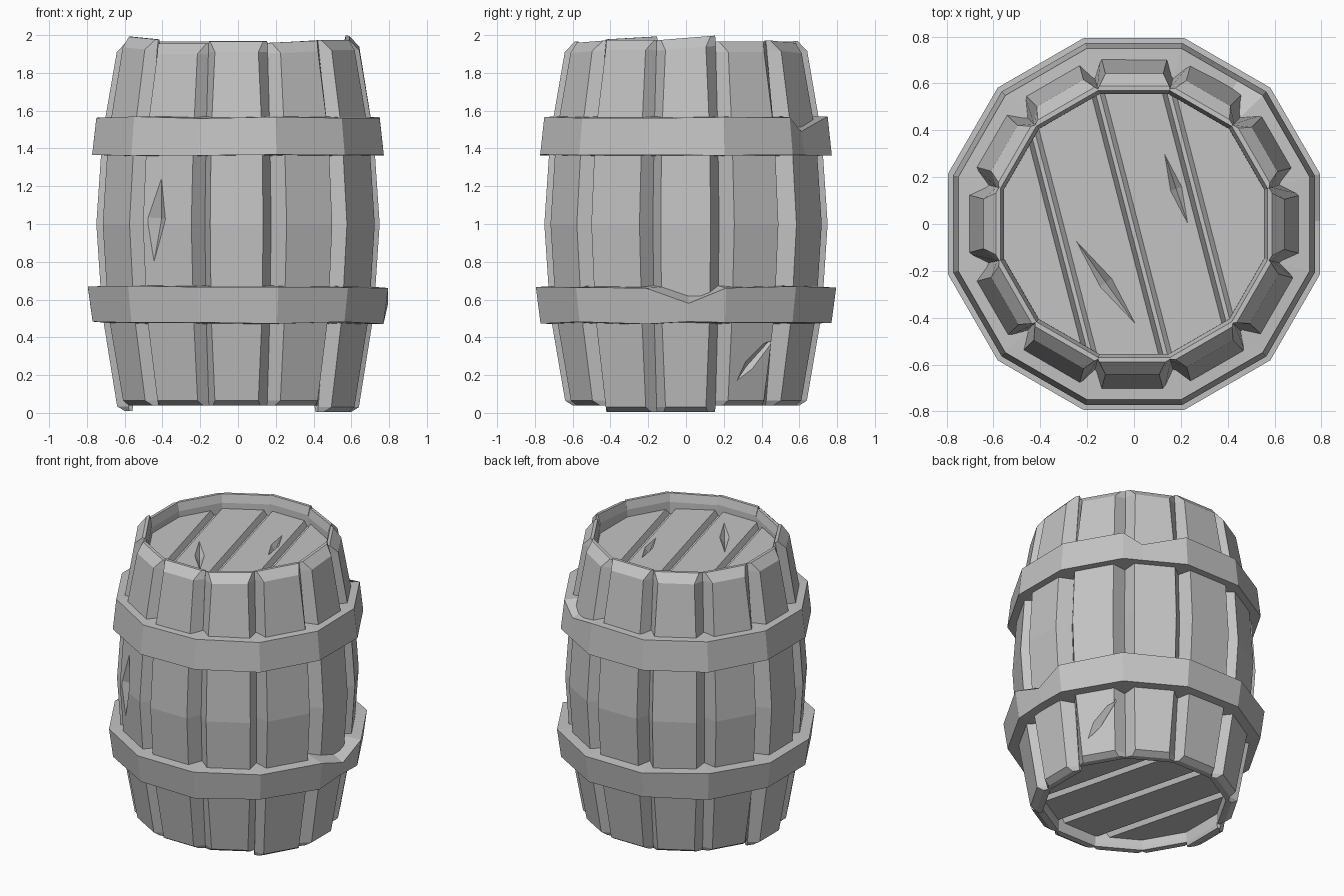
import bpy, bmesh, random
from math import radians, cos, sin, tan
from mathutils import Vector

random.seed(4)
cube = bpy.data.objects.get("Cube")
if cube:
    bpy.data.objects.remove(cube, do_unlink=True)

grey = bpy.data.materials.new("plain_grey")
grey.use_nodes = True
grey.diffuse_color = (0.55, 0.55, 0.55, 1)
grey.node_tree.nodes["Principled BSDF"].inputs["Base Color"].default_value = (0.55, 0.55, 0.55, 1)


def finish(name, bm):
    bmesh.ops.recalc_face_normals(bm, faces=bm.faces[:])
    mesh = bpy.data.meshes.new(name)
    bm.to_mesh(mesh)
    bm.free()
    mesh.materials.append(grey)
    ob = bpy.data.objects.new(name, mesh)
    bpy.context.collection.objects.link(ob)
    return ob


def loft(bm, rings, closed=False):
    """Skin matching rings of points; close the loop or cap both ends."""
    rows = [[bm.verts.new(p) for p in ring] for ring in rings]
    n = len(rows[0])
    for i in range(len(rows) if closed else len(rows) - 1):
        a, b = rows[i], rows[(i + 1) % len(rows)]
        for j in range(n):
            bm.faces.new((a[j], a[(j + 1) % n], b[(j + 1) % n], b[j]))
    if not closed:
        bm.faces.new(rows[0])
        bm.faces.new(rows[-1])


def polar(deg, r, t, z):
    """Point at radius r along a direction, shifted t sideways."""
    a = radians(deg)
    return Vector((r * cos(a) - t * sin(a), r * sin(a) + t * cos(a), z))


def gouge(ob, p, along, normal, length, width, depth):
    """Carve a diamond-shaped split into an object."""
    u, n = along.normalized(), normal.normalized()
    v = n.cross(u)
    lift = 0.02
    k = (depth + lift) / depth / 2
    top = p + n * lift
    bm = bmesh.new()
    base = [bm.verts.new(top + d) for d in
            (u * length * k, v * width * k, -u * length * k, -v * width * k)]
    tip = bm.verts.new(p - n * depth)
    bm.faces.new(base)
    for i in range(4):
        bm.faces.new((base[i], base[(i + 1) % 4], tip))
    cutter = finish("split_cutter", bm)
    cutter.hide_render = True
    mod = ob.modifiers.new("split", 'BOOLEAN')
    mod.operation, mod.solver, mod.object = 'DIFFERENCE', 'EXACT', cutter
    bpy.context.view_layer.objects.active = ob
    bpy.ops.object.modifier_apply(modifier=mod.name)
    bpy.data.objects.remove(cutter, do_unlink=True)


# Staves: z, outer radius, half width, groove radius, inner radius
levels = [(0.04, 0.60, 0.125, 0.575, 0.56),
          (0.065, 0.64, 0.115, 0.58, 0.555),
          (0.52, 0.718, 0.135, 0.63, 0.55),
          (1.0, 0.75, 0.14, 0.655, 0.55),
          (1.47, 0.718, 0.135, 0.63, 0.55),
          (1.91, 0.642, 0.115, 0.585, 0.555),
          (1.965, 0.59, 0.14, 0.577, 0.57)]
raised = {0: 0.02, 210: 0.02, 330: 0.01, 240: -0.01, 90: 0.005}
slanted = {0: 0.08, 210: -0.05, 300: 0.04, 60: -0.05}
dropped = {0: 0.035, 330: 0.035, 180: 0.03}
staves = {}
wide = tan(radians(15))
for deg in range(0, 360, 30):
    left, right = (random.uniform(-0.012, 0.012) for _ in range(2))
    rings = []
    for i, (z, r, w, groove, inner) in enumerate(levels):
        low, high = i < 2, i > 4
        section = ((r, -w - left), (r, w + right), (groove, groove * wide),
                   (inner, inner * wide), (inner, -inner * wide), (groove, -groove * wide))
        ring = []
        for rad, t in section:
            dz = 0
            if high:
                dz = raised.get(deg, 0) + slanted.get(deg, 0) * t
            if low:
                dz = -dropped.get(deg, 0)
            ring.append(polar(deg, rad, t, z + dz))
        rings.append(ring)
    bm = bmesh.new()
    loft(bm, rings)
    staves[deg] = finish(f"stave_{deg}", bm)

# Splits in two staves
up = Vector((0, 0, 1))
gouge(staves[240], polar(240, 0.745, -0.065, 1.03), up + polar(240, 0, 0.1, 0),
      polar(240, 1, 0, 0), 0.55, 0.1, 0.05)
gouge(staves[30], polar(30, 0.674, 0, 0.25), up + polar(30, 0, 0.9, 0),
      polar(30, 1, 0, 0.15), 0.34, 0.06, 0.04)


# Hoops: twelve flat sides, each with one chipped spot on the top edge
def hoop(name, z0, z1, r0, r1, chip, chip_z, wobble):
    angles = sorted([15 + 30 * k for k in range(12)] + [chip])
    rings = []
    for deg in angles:
        off = (deg + 15) % 30 - 15
        s = 1 / cos(radians(off))
        top = chip_z if deg == chip else z1 + random.uniform(-wobble, 0)
        low = z0 + random.uniform(0, wobble)
        rings.append([polar(deg, r0 * s, 0, low), polar(deg, r1 * s, 0, top),
                      polar(deg, 0.62 * s, 0, z1), polar(deg, 0.62 * s, 0, z0)])
    bm = bmesh.new()
    loft(bm, rings, closed=True)
    return finish(name, bm)


hoop("lower_hoop", 0.47, 0.675, 0.77, 0.795, 1, 0.58, 0.015)
hoop("upper_hoop", 1.36, 1.57, 0.772, 0.75, 54, 1.49, 0.012)


# Lids: tilted planks with bevelled grooves over a backing disc
def disc(r, z0, z1):
    bm = bmesh.new()
    loft(bm, [[polar(15 + 30 * k, r, 0, z) for k in range(12)] for z in (z0, z1)])
    return bm


across = Vector((0.968, 0.25, 0))
grooves = (-0.32, -0.01, 0.285)


def lid(name, face_z, sign):
    finish(name + "_backing", disc(0.6, face_z - sign * 0.12, face_z - sign * 0.035))
    planks = []
    for i in range(4):
        bm = disc(0.6, face_z - sign * 0.05, face_z)
        cuts = []
        if i > 0:
            cuts.append((grooves[i - 1], 1))
        if i < 3:
            cuts.append((grooves[i], -1))
        for pos, side in cuts:
            co = across * (pos + side * 0.028) + up * face_z
            no = -across * side + up * sign * 0.55
            bmesh.ops.bisect_plane(bm, geom=bm.verts[:] + bm.edges[:] + bm.faces[:],
                                   plane_co=co, plane_no=no, clear_outer=True)
            bmesh.ops.holes_fill(bm, edges=bm.edges[:], sides=0)
        planks.append(finish(f"{name}_plank_{i + 1}", bm))
    return planks


top_planks = lid("top_lid", 1.87, 1)
lid("bottom_lid", 0.11, -1)
gouge(top_planks[1], Vector((-0.12, -0.25, 1.87)), Vector((0.25, -0.35, 0)), up, 0.43, 0.06, 0.035)
gouge(top_planks[2], Vector((0.18, 0.15, 1.87)), Vector((0.1, -0.3, 0)), up, 0.31, 0.05, 0.035)
